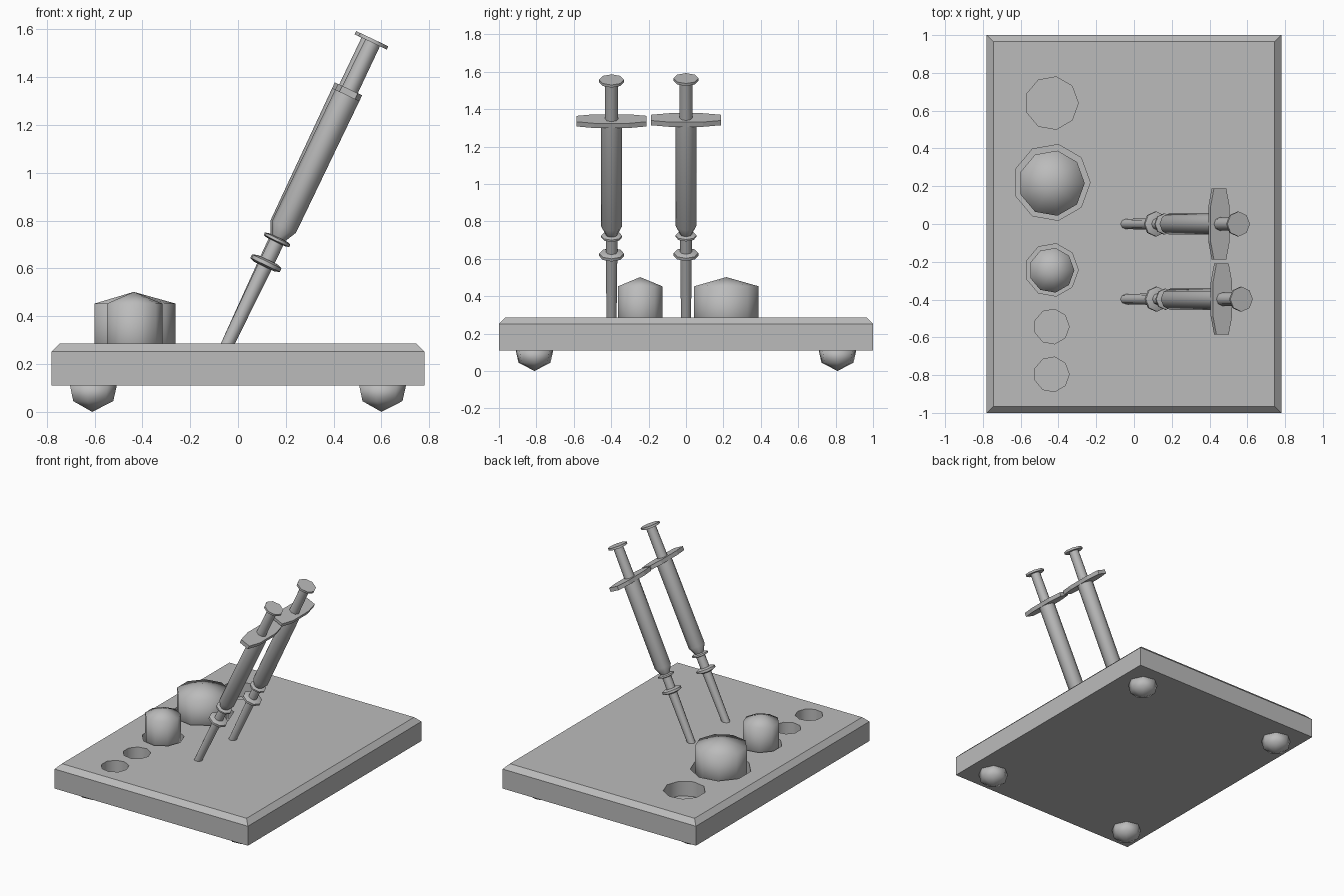
import bpy, bmesh, math
from mathutils import Matrix, Vector

cube = bpy.data.objects.get("Cube")
if cube:
    bpy.data.objects.remove(cube, do_unlink=True)

grey = bpy.data.materials.new("plain grey")
grey.use_nodes = True
grey.diffuse_color = (0.5, 0.5, 0.5, 1)
grey.node_tree.nodes["Principled BSDF"].inputs["Base Color"].default_value = (0.5, 0.5, 0.5, 1)


def finish(name, bm, matrix=Matrix(), smooth=False):
    """Turn a bmesh into a named, coloured object."""
    bmesh.ops.recalc_face_normals(bm, faces=bm.faces)
    for f in bm.faces:
        f.smooth = smooth
    mesh = bpy.data.meshes.new(name)
    bm.to_mesh(mesh)
    bm.free()
    mesh.materials.append(grey)
    ob = bpy.data.objects.new(name, mesh)
    ob.matrix_world = matrix
    bpy.context.collection.objects.link(ob)
    return ob


def lathe(name, profile, sides, matrix, smooth=True):
    """Closed solid turned around z from (radius, height) pairs; radius 0 is a tip."""
    bm = bmesh.new()
    rings = []
    for r, z in profile:
        n = sides if r > 0 else 1
        rings.append([bm.verts.new((r * math.cos(math.tau * i / sides),
                                    r * math.sin(math.tau * i / sides), z)) for i in range(n)])
    for a, b in zip(rings, rings[1:]):
        for i in range(sides):
            j = (i + 1) % sides
            if len(a) == 1:
                bm.faces.new((a[0], b[i], b[j]))
            elif len(b) == 1:
                bm.faces.new((a[i], a[j], b[0]))
            else:
                bm.faces.new((a[i], a[j], b[j], b[i]))
    for ring in (rings[0], rings[-1]):
        if len(ring) > 1:
            bm.faces.new(ring)
    return finish(name, bm, matrix, smooth)


def prism(name, outline, z0, z1, matrix=Matrix()):
    bm = bmesh.new()
    face = bm.faces.new([bm.verts.new((x, y, z0)) for x, y in outline])
    top = bmesh.ops.extrude_face_region(bm, geom=[face])["geom"]
    bmesh.ops.translate(bm, vec=(0, 0, z1 - z0),
                        verts=[v for v in top if isinstance(v, bmesh.types.BMVert)])
    return finish(name, bm, matrix)


def shade_by_angle(ob, degrees):
    bpy.ops.object.select_all(action="DESELECT")
    ob.select_set(True)
    bpy.context.view_layer.objects.active = ob
    bpy.ops.object.shade_smooth_by_angle(angle=math.radians(degrees))


TOP, FLOOR, ROW_X = 0.287, 0.18, -0.436

# Tray with a chamfered upper edge
bm = bmesh.new()
rings = []
for inset, z in ((0, 0.11), (0, 0.252), (0.035, TOP)):
    x, y = 0.78 - inset, 1 - inset
    rings.append([bm.verts.new((sx * x, sy * y, z))
                  for sx, sy in ((-1, -1), (1, -1), (1, 1), (-1, 1))])
for a, b in zip(rings, rings[1:]):
    for i in range(4):
        j = (i + 1) % 4
        bm.faces.new((a[i], a[j], b[j], b[i]))
bm.faces.new(rings[0])
bm.faces.new(rings[-1])
tray = finish("tray", bm)

# Round wells sunk into the tray
for y, r in ((0.64, 0.141), (0.22, 0.204), (-0.243, 0.141), (-0.543, 0.093), (-0.796, 0.093)):
    cutter = lathe("well_cutter", [(r, FLOOR), (r, TOP + 0.1)], 9,
                   Matrix.Translation((ROW_X, y, 0)), False)
    cutter.hide_render = True
    mod = tray.modifiers.new("well", "BOOLEAN")
    mod.operation = "DIFFERENCE"
    mod.solver = "EXACT"
    mod.object = cutter
    bpy.context.view_layer.objects.active = tray
    bpy.ops.object.modifier_apply(modifier=mod.name)
    bpy.data.objects.remove(cutter, do_unlink=True)
shade_by_angle(tray, 42)
for f in tray.data.polygons:
    if f.normal.z > 0.5 or f.normal.z < -0.5:
        f.use_smooth = False

# Domed vials standing in two of the wells
for name, y, r in (("large_vial", 0.216, 0.175), ("small_vial", -0.245, 0.12)):
    lathe(name, [(r, FLOOR), (r, 0.453), (0, 0.502)], 9, Matrix.Translation((ROW_X, y, 0)))

# Feet
for sx in (-1, 1):
    for sy in (-1, 1):
        lathe("foot", [(0, 0), (0.088, 0.045), (0.104, 0.115)], 7,
              Matrix.Translation((0.605 * sx - 0.005, 0.81 * sy, 0)))

# Leaning syringes, each built along its own axis
for label, y, lean in (("back", 0.0, 25.0), ("front", -0.398, 25.7)):
    place = Matrix.Translation((-0.042, y, TOP)) @ Matrix.Rotation(math.radians(lean), 4, "Y")
    parts = [
        ("needle_cap", [(0.026, -0.07), (0.031, 0.37), (0.031, 0.5)]),
        ("cap_collar", [(0.045, 0.355), (0.066, 0.363), (0.066, 0.379), (0.045, 0.387)]),
        ("tip_collar", [(0.04, 0.469), (0.056, 0.474), (0.056, 0.485), (0.04, 0.49)]),
        ("barrel", [(0.031, 0.49), (0.056, 0.54), (0.056, 1.16)]),
        ("plunger_rod", [(0.036, 1.15), (0.034, 1.4)]),
        ("thumb_plate", [(0.066, 1.395), (0.066, 1.41)]),
    ]
    for part, profile in parts:
        ob = lathe(f"{label}_{part}", profile, 8, place)
        shade_by_angle(ob, 50)
    quarter = [(0.056, 0.09), (0.036, 0.188)]
    side = quarter + [(-x, y2) for x, y2 in reversed(quarter)]
    prism(f"{label}_finger_flange", side + [(-x, -y2) for x, y2 in side], 1.15, 1.178, place)
